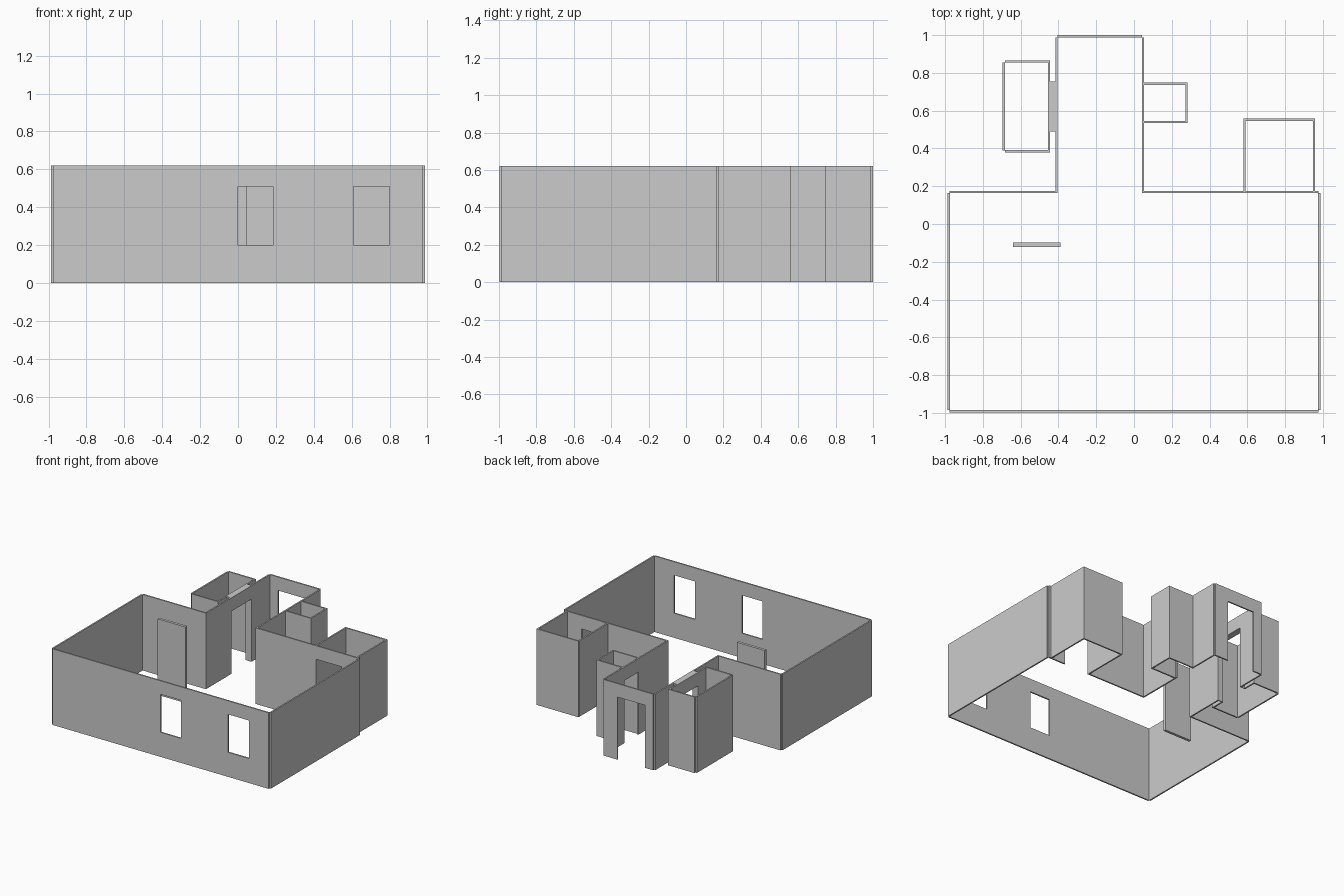
import bpy
import bmesh
from math import radians
from mathutils import Vector

cube = bpy.data.objects.get("Cube")
if cube:
    bpy.data.objects.remove(cube, do_unlink=True)

HEIGHT = 0.62
THICK = 0.012
DOOR_TOP = 0.51
SILL = 0.2

# One plain grey for everything
grey = bpy.data.materials.new("wall_grey")
grey.use_nodes = True
grey.diffuse_color = (0.6, 0.6, 0.6, 1)
grey.node_tree.nodes["Principled BSDF"].inputs["Base Color"].default_value = (0.6, 0.6, 0.6, 1)


def wall(name, axis, at, start, end, holes=(), thick=THICK, bottom=0.0):
    """Wall running along axis, centred on 'at'; holes are (start, end, bottom, top)."""
    us = sorted({start, end, *(u for h in holes for u in h[:2])})
    zs = sorted({bottom, HEIGHT, *(z for h in holes for z in h[2:])})
    side = at - thick / 2

    def point(u, z):
        return (u, side, z) if axis == "x" else (side, u, z)

    bm = bmesh.new()
    verts = {(u, z): bm.verts.new(point(u, z)) for u in us for z in zs}
    for u0, u1 in zip(us, us[1:]):
        for z0, z1 in zip(zs, zs[1:]):
            um, zm = (u0 + u1) / 2, (z0 + z1) / 2
            if any(h[0] < um < h[1] and h[2] < zm < h[3] for h in holes):
                continue
            bm.faces.new([verts[k] for k in ((u0, z0), (u1, z0), (u1, z1), (u0, z1))])
    loose = [v for v in bm.verts if not v.link_faces]
    bmesh.ops.delete(bm, geom=loose, context="VERTS")

    # Give the sheet its thickness
    grown = bmesh.ops.extrude_face_region(bm, geom=bm.faces[:], use_keep_orig=True)
    moved = [g for g in grown["geom"] if isinstance(g, bmesh.types.BMVert)]
    shift = Vector((0, thick, 0)) if axis == "x" else Vector((thick, 0, 0))
    bmesh.ops.translate(bm, verts=moved, vec=shift)
    bmesh.ops.recalc_face_normals(bm, faces=bm.faces[:])
    bmesh.ops.dissolve_limit(bm, angle_limit=radians(1), verts=bm.verts[:], edges=bm.edges[:])

    mesh = bpy.data.meshes.new(name)
    bm.to_mesh(mesh)
    bm.free()
    mesh.materials.append(grey)
    obj = bpy.data.objects.new(name, mesh)
    bpy.context.collection.objects.link(obj)
    return obj


def door(start, end):
    return (start, end, 0.0, DOOR_TOP)


def window(start, end):
    return (start, end, SILL, DOOR_TOP)


# Main hall
wall("hall_front_wall", "x", -0.992, -0.976, 0.976, [window(0.0, 0.185), window(0.61, 0.8)])
for name, x in (("hall_left_wall", 0.981), ("hall_right_wall", -0.981)):
    wall(name, "y", x, -0.986, 0.163)
wall("hall_back_wall_right", "x", 0.17, -0.976, -0.404)
wall("hall_back_wall_left", "x", 0.17, 0.042, 0.976, [door(0.59, 0.82)])

# Corridor
side_door = door(0.495, 0.75)
wall("corridor_right_wall", "y", -0.41, 0.164, 0.988, [side_door])
wall("corridor_left_wall", "y", 0.048, 0.164, 0.988, [door(0.555, 0.735)])
wall("corridor_back_wall", "x", 0.994, -0.404, 0.042, [door(-0.33, -0.08)])

# Right side room, joined to the corridor by a short door passage
wall("right_room_inner_wall", "y", -0.45, 0.39, 0.854, [side_door])
wall("right_room_outer_wall", "y", -0.69, 0.39, 0.854)
for name, y in (("right_room_front_wall", 0.385), ("right_room_back_wall", 0.86)):
    wall(name, "x", y, -0.684, -0.444)
wall("passage_lintel", "y", -0.43, 0.49, 0.75, thick=0.028, bottom=DOOR_TOP)
for name, y in (("passage_front_jamb", 0.4925), ("passage_back_jamb", 0.7525)):
    wall(name, "x", y, -0.444, -0.416, thick=0.005)

# Closet on the left of the corridor
for name, y in (("closet_front_wall", 0.54), ("closet_back_wall", 0.743)):
    wall(name, "x", y, 0.054, 0.272)
wall("closet_outer_wall", "y", 0.278, 0.534, 0.749)

# Left side room
for name, x in (("left_room_inner_wall", 0.585), ("left_room_outer_wall", 0.953)):
    wall(name, "y", x, 0.176, 0.548)
wall("left_room_back_wall", "x", 0.552, 0.58, 0.958)

# Free-standing panel in the hall
wall("standing_panel", "x", -0.11, -0.64, -0.39, thick=0.022)
